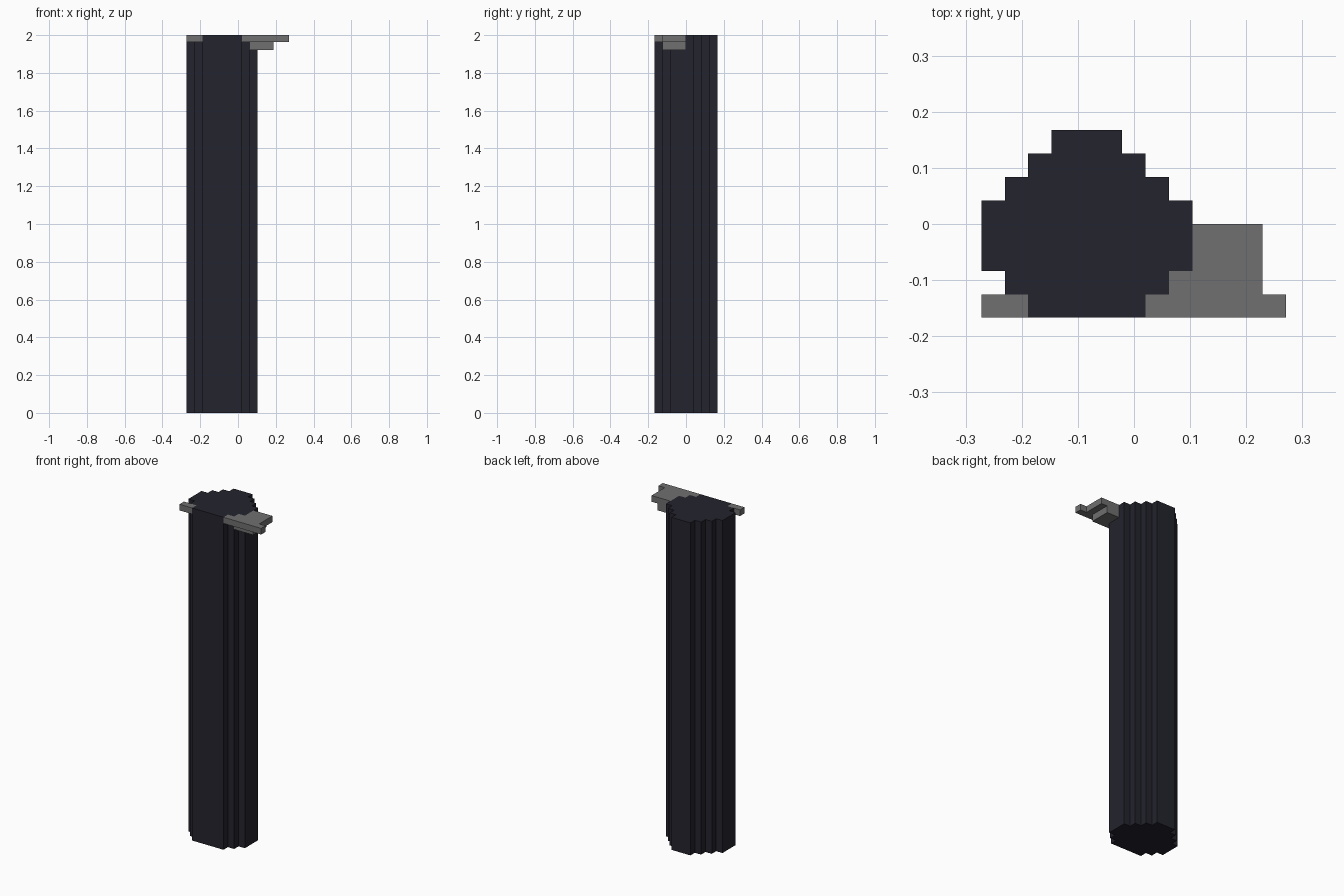
import bpy
import bmesh

cube = bpy.data.objects.get("Cube")
if cube:
    bpy.data.objects.remove(cube, do_unlink=True)


def material(name, colour):
    mat = bpy.data.materials.new(name)
    mat.use_nodes = True
    mat.diffuse_color = colour
    node = next(n for n in mat.node_tree.nodes if n.type == "BSDF_PRINCIPLED")
    node.inputs["Base Color"].default_value = colour
    return mat


def prism(name, outline, bottom, top, mat):
    """Extrude a flat outline upward into a solid with flat faces."""
    bm = bmesh.new()
    face = bm.faces.new([bm.verts.new((x, y, bottom)) for x, y in outline])
    grown = bmesh.ops.extrude_face_region(bm, geom=[face])["geom"]
    verts = [g for g in grown if isinstance(g, bmesh.types.BMVert)]
    bmesh.ops.translate(bm, vec=(0, 0, top - bottom), verts=verts)
    bmesh.ops.recalc_face_normals(bm, faces=bm.faces)
    mesh = bpy.data.meshes.new(name)
    bm.to_mesh(mesh)
    bm.free()
    mesh.materials.append(mat)
    obj = bpy.data.objects.new(name, mesh)
    bpy.context.collection.objects.link(obj)
    return obj


def rectangle(x0, x1, y0, y1):
    return [(x0, y0), (x1, y0), (x1, y1), (x0, y1)]


dark = material("dark navy", (0.017, 0.017, 0.027, 1))
grey = material("grey", (0.162, 0.162, 0.162, 1))

# Stepped round column: half widths of its rows, from front to back
U = 0.0418
CENTRE = -0.084
FRONT = -0.167
rows = [(2.5, 1), (3.5, 1), (4.5, 3), (3.5, 1), (2.5, 1), (1.5, 1)]
right_side = []
y = FRONT
for half, depth in rows:
    right_side += [(half * U, y), (half * U, y + depth * U)]
    y += depth * U
outline = [(CENTRE + x, y) for x, y in right_side]
outline += [(CENTRE - x, y) for x, y in reversed(right_side)]
prism("column", outline, 0, 2, dark)

# Bracket at the top, fitted around the column steps
PLATE = 1.963
edge = [CENTRE + h * U for h in (2.5, 3.5, 4.5)]
lip, step = FRONT + U, FRONT + 2 * U
bracket = [(edge[0], FRONT), (0.271, FRONT), (0.271, lip), (0.229, lip),
           (0.229, 0), (edge[2], 0), (edge[2], step), (edge[1], step),
           (edge[1], lip), (edge[0], lip)]
prism("top_bracket", bracket, PLATE, 2, grey)
prism("left_over_tab", rectangle(-0.272, CENTRE - 2.5 * U, FRONT, lip), PLATE, 2, grey).name = "side_tab"
prism("bracket_support", rectangle(edge[1], 0.188, lip, 0), 1.922, PLATE, grey)
